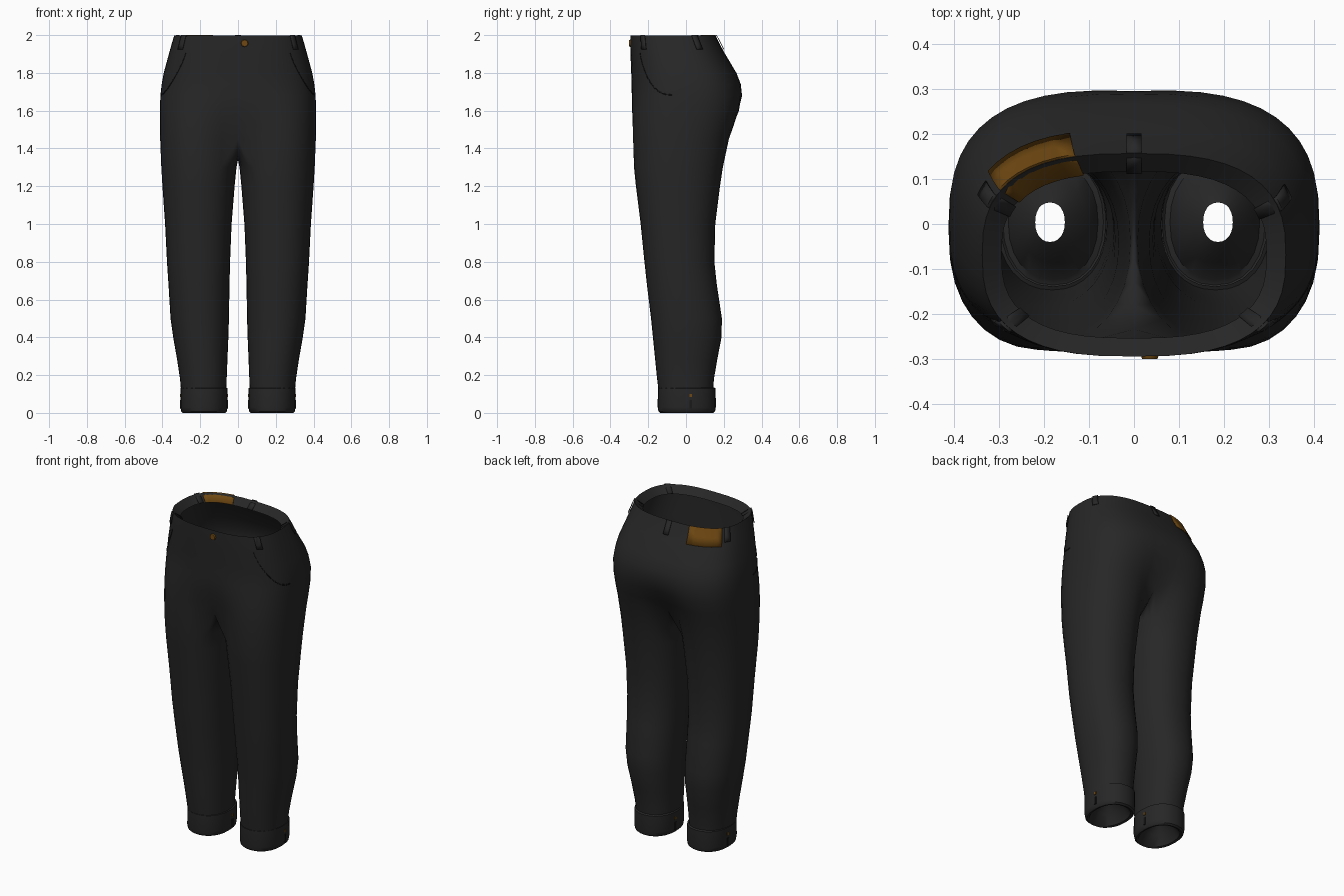
import bpy, bmesh, math
from mathutils import Vector

if "Cube" in bpy.data.objects:
    bpy.data.objects.remove(bpy.data.objects["Cube"])


def material(name, rgb):
    m = bpy.data.materials.new(name)
    m.diffuse_color = (*rgb, 1)
    m.use_nodes = True
    m.node_tree.nodes["Principled BSDF"].inputs["Base Color"].default_value = m.diffuse_color
    return m


FABRIC = material("black_denim", (0.02, 0.02, 0.02))
SEAM = material("seam_black", (0.01, 0.01, 0.01))
LEATHER = material("brown_leather", (0.16, 0.066, 0.006))

# Silhouette rows: height, inner x, outer x, front y, back y
ROWS = [
    (1.998, 0, .338, -.295, .157), (1.95, 0, .352, -.295, .18), (1.9, 0, .366, -.294, .207),
    (1.8, 0, .393, -.29, .267), (1.74, 0, .404, -.288, .29), (1.68, 0, .411, -.287, .297),
    (1.6, 0, .413, -.285, .28), (1.52, 0, .413, -.282, .252), (1.45, 0, .412, -.28, .227),
    (1.3, .008, .406, -.275, .195), (1.2, .018, .4, -.265, .18), (1.0, .034, .386, -.24, .155),
    (.8, .042, .376, -.22, .15), (.68, .045, .368, -.207, .163), (.5, .048, .357, -.185, .19),
    (.4, .051, .343, -.175, .188), (.28, .056, .322, -.163, .165), (.18, .06, .307, -.153, .148),
    (.1, .062, .3, -.143, .142),
]
ARC, INNER = 25, 7      # points on the outer arc and on the inseam
TRUNK_ROWS = 9


def power(v, n):
    return math.copysign(abs(v) ** (2 / n), v)


def section(cx, rx, yf, yb, deg, n):
    a = math.radians(deg)
    return (cx + rx * power(math.cos(a), n),
            (yf + yb) / 2 + (yb - yf) / 2 * power(math.sin(a), n))


def surf(deg, z):
    """Point on the hips and waist (right half)."""
    for hi, lo in zip(ROWS, ROWS[1:]):
        if z >= lo[0]:
            t = min(1, (z - lo[0]) / (hi[0] - lo[0]))
            _, _, xo, yf, yb = [l + (h - l) * t for h, l in zip(hi, lo)]
            return Vector((*section(0, xo, yf, yb, deg, 2.7), z))


def ring(row):
    """Half section that turns from a trunk shape into a leg shape."""
    z, xi, xo, yf, yb = row
    t = min(1, max(0, (1.75 - z) / 0.45))
    w = t * t * (3 - 2 * t)
    cx, rx = (xi + xo) / 2, (xo - xi) / 2
    pts = []
    for i in range(ARC):
        f = i / (ARC - 1)
        p = section(0, xo, yf, yb, -90 + 180 * f, 2.7)
        q = section(cx, rx, yf, yb, -135 + 270 * f, 2.2)
        x, y = (p[k] * (1 - w) + q[k] * w for k in (0, 1))
        pts.append([x, y, z])
    if xi == 0:
        pts[0][0] = pts[-1][0] = 0
    else:
        for i in range(1, INNER + 1):
            pts.append([*section(cx, rx, yf, yb, 135 + 90 * i / (INNER + 1), 2.2), z])
    # keep the full depth of the silhouette
    lo, hi = min(p[1] for p in pts), max(p[1] for p in pts)
    for p in pts:
        p[1] = yf + (p[1] - lo) * (yb - yf) / (hi - lo)
    return pts


def finish(name, bm, mat, mirror=False, thickness=0):
    bmesh.ops.recalc_face_normals(bm, faces=bm.faces)
    me = bpy.data.meshes.new(name)
    bm.to_mesh(me)
    bm.free()
    me.materials.append(mat)
    ob = bpy.data.objects.new(name, me)
    bpy.context.collection.objects.link(ob)
    if mirror:
        m = ob.modifiers.new("mirror", 'MIRROR')
        m.use_clip = True
        m.merge_threshold = 0.0005
    if thickness:
        s = ob.modifiers.new("thickness", 'SOLIDIFY')
        s.thickness, s.offset = thickness, 0
    bpy.ops.object.select_all(action='DESELECT')
    bpy.context.view_layer.objects.active = ob
    ob.select_set(True)
    bpy.ops.object.shade_smooth_by_angle(angle=math.radians(40))
    return ob


def bridge(bm, a, b, closed):
    n = len(a)
    for i in range(n if closed else n - 1):
        j = (i + 1) % n
        bm.faces.new((a[i], a[j], b[j], b[i]))


# Trouser body: turned-in waist facing, hips, crotch and legs
bm = bmesh.new()
verts = lambda pts: [bm.verts.new(p) for p in pts]
LIP = (1.958, 0, .295, -.254, .117)
trunk = [verts(ring(r)) for r in [LIP] + ROWS[:TRUNK_ROWS]]
for a, b in zip(trunk, trunk[1:]):
    bridge(bm, a, b, False)
last = trunk[-1]
front, back = last[0].co, last[-1].co
crotch = []
for i in range(1, INNER + 1):
    f = i / (INNER + 1)
    y = back.y + (front.y - back.y) * f
    crotch.append((0, y, 1.45 - 0.11 * math.sin(math.pi * f) ** 0.8))
legs = [last + verts(crotch)] + [verts(ring(r)) for r in ROWS[TRUNK_ROWS:]]
for a, b in zip(legs, legs[1:]):
    bridge(bm, a, b, True)
finish("trouser_body", bm, FABRIC, mirror=True)

# Turned-up cuffs with the hem folded inward
bm = bmesh.new()
cuff = [(.135, .117, .143), (.13, .125, .153), (.03, .125, .154), (.008, .121, .15),
        (0, .112, .14), (.004, .1, .128), (.06, .075, .09), (.1, .033, .044)]
loops = []
for z, rx, ry in cuff:
    loops.append([bm.verts.new((*section(.18 if rx > .05 else .187, rx, .004 - ry, .004 + ry,
                                         i * 15, 2.2), z)) for i in range(24)])
for a, b in zip(loops, loops[1:]):
    bridge(bm, a, b, True)
finish("trouser_cuffs", bm, FABRIC, mirror=True)


def lip_point(deg):
    return Vector((*section(0, LIP[2], LIP[3], LIP[4], deg, 2.7), LIP[0]))


def wrap(name, a0, a1, steps, z_low, side, mat, gap):
    """Strip lying on the waist and folded over its top edge."""
    bm = bmesh.new()
    rows = []
    for i in range(steps + 1):
        a = a0 + (a1 - a0) * i / steps
        out = surf(a, 1.95) - Vector((0, -.07, 1.95))
        out = Vector((out.x, out.y, 0)).normalized() * gap
        col = [surf(a, z) + out for z in (z_low, 1.95, 1.998)]
        col.append(lip_point(a) - out * .6 + Vector((0, 0, gap * .5)))
        rows.append([bm.verts.new((p.x * side, p.y, p.z)) for p in col])
    for a, b in zip(rows, rows[1:]):
        bridge(bm, a, b, False)
    return finish(name, bm, mat, thickness=.004)


# Leather patch at the back
wrap("waist_patch", 33, 74, 6, 1.905, -1, LEATHER, .005)

# Belt loops
for name, deg, side in (("right_front", -38, 1), ("left_front", -38, -1),
                        ("right_side", 23, 1), ("left_side", 25, -1)):
    speed = (surf(deg + 1, 1.96) - surf(deg - 1, 1.96)).length / 2
    d = .017 / speed
    wrap(name + "_belt_loop", deg - d, deg + d, 2, 1.925, side, FABRIC, .006)
bm = bmesh.new()
cols = [[bm.verts.new((x, y, z)) for y, z in ((.2, 1.925), (.187, 1.95), (.163, 1.998), (.112, 1.961))]
        for x in (-.017, .017)]
bridge(bm, cols[0], cols[1], False)
finish("back_belt_loop", bm, FABRIC, thickness=.004)

# Curved pocket seams
bm = bmesh.new()
edge = []
for i in range(11):
    t = i / 10
    deg, z = -47 + 37 * t ** 1.5, 1.9 - .22 * math.sin(t * math.pi / 2)
    for k in (0, .006):
        p = surf(deg + k * 50, z + k)
        edge.append(bm.verts.new(p + Vector((p.x, p.y, 0)).normalized() * .002))
bridge(bm, edge[0::2], edge[1::2], False)
finish("pocket_seams", bm, SEAM, mirror=True, thickness=.002)

# Waist button
bm = bmesh.new()
bmesh.ops.create_cone(bm, cap_ends=True, segments=12, radius1=.021, radius2=.017, depth=.012)
ob = finish("waist_button", bm, LEATHER)
ob.rotation_euler = (math.pi / 2, 0, 0)
ob.location = (.035, -.295, 1.957)


# Small rivets and stitches on the cuffs
def cuff_plate(name, x, z, h, mat):
    bm = bmesh.new()
    bmesh.ops.create_cube(bm, size=1)
    for v in bm.verts:
        v.co = Vector((x + v.co.x * .008, .025 + v.co.y * .014, z + v.co.z * h))
    finish(name, bm, mat, mirror=True)


for label, x in (("outer", .303), ("inner", .057)):
    cuff_plate(label + "_cuff_rivet", x, .092, .016, LEATHER)
    cuff_plate(label + "_cuff_stitch", x, .045, .045, SEAM)
